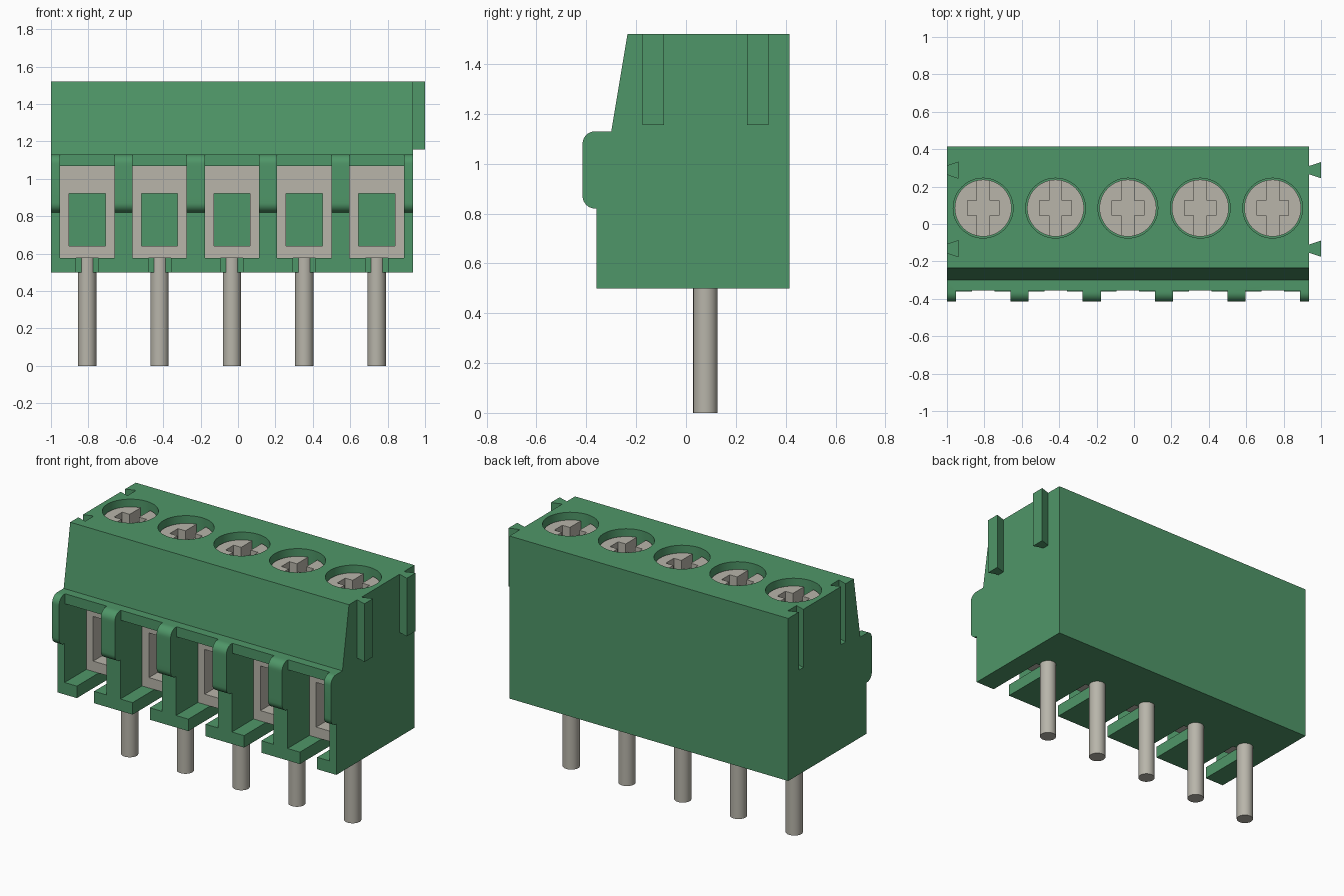
import bpy, bmesh, math

if "Cube" in bpy.data.objects:
    bpy.data.objects.remove(bpy.data.objects["Cube"])


def material(name, rgb):
    m = bpy.data.materials.new(name)
    m.use_nodes = True
    m.diffuse_color = (*rgb, 1)
    bsdf = next(n for n in m.node_tree.nodes if n.type == 'BSDF_PRINCIPLED')
    bsdf.inputs["Base Color"].default_value = (*rgb, 1)
    return m


GREEN = material("housing green", (0.078, 0.305, 0.138))
METAL = material("metal grey", (0.479, 0.462, 0.402))


def finish(name, bm, mat):
    bmesh.ops.recalc_face_normals(bm, faces=bm.faces)
    mesh = bpy.data.meshes.new(name)
    bm.to_mesh(mesh)
    bm.free()
    mesh.materials.append(mat)
    ob = bpy.data.objects.new(name, mesh)
    bpy.context.collection.objects.link(ob)
    return ob


def prism(name, points, offset, mat):
    """Extrude a planar outline along offset."""
    bm = bmesh.new()
    face = bm.faces.new([bm.verts.new(p) for p in points])
    new = bmesh.ops.extrude_face_region(bm, geom=[face])["geom"]
    verts = [v for v in new if isinstance(v, bmesh.types.BMVert)]
    bmesh.ops.translate(bm, verts=verts, vec=offset)
    return finish(name, bm, mat)


def box(name, x, y, z, mat):
    outline = [(x[0], y[0], z[0]), (x[1], y[0], z[0]), (x[1], y[1], z[0]), (x[0], y[1], z[0])]
    return prism(name, outline, (0, 0, z[1] - z[0]), mat)


def cylinder(name, x, y, r, z, mat):
    ring = [(x + r * math.cos(a), y + r * math.sin(a), z[0])
            for a in (math.tau * i / 48 for i in range(48))]
    return prism(name, ring, (0, 0, z[1] - z[0]), mat)


def activate(ob):
    bpy.ops.object.select_all(action='DESELECT')
    ob.select_set(True)
    bpy.context.view_layer.objects.active = ob


def cut(target, cutter):
    mod = target.modifiers.new("cut", 'BOOLEAN')
    mod.operation, mod.solver, mod.object = 'DIFFERENCE', 'EXACT', cutter
    activate(target)
    bpy.ops.object.modifier_apply(modifier=mod.name)
    bpy.data.objects.remove(cutter)


def smooth(ob):
    activate(ob)
    bpy.ops.object.shade_smooth_by_angle(angle=math.radians(30))


LEFT, RIGHT = -1.0, 0.935
BOTTOM, TOP = 0.5, 1.52
PITCH = 0.387
MIDDLE = (LEFT + RIGHT) / 2
CELLS = [MIDDLE + PITCH * i for i in range(-2, 3)]
SCREW_Y = 0.085
FLOOR, CEILING = 0.575, 1.067


# Housing: side profile with a rounded front bulge
def arc(z, start):
    angles = [math.radians(start + 90 * i / 8) for i in range(9)]
    return [(-0.365 + 0.05 * math.cos(a), z + 0.05 * math.sin(a)) for a in angles]


profile = [(-0.36, BOTTOM), (0.415, BOTTOM), (0.415, TOP), (-0.235, TOP), (-0.30, 1.13)]
profile += arc(1.08, 90) + arc(0.87, 180) + [(-0.36, 0.82)]
housing = prism("housing", [(LEFT, y, z) for y, z in profile], (RIGHT - LEFT, 0, 0), GREEN)

for x in CELLS:
    # Wire chamber, gap between ribs, floor slot and screw well
    wide = (x - 0.145, x + 0.145)
    cut(housing, box("cutter", wide, (-0.5, 0.3), (FLOOR, CEILING), GREEN))
    cut(housing, box("cutter", wide, (-0.5, -0.355), (0.9, 1.2), GREEN))
    cut(housing, box("cutter", (x - 0.06, x + 0.06), (-0.5, 0.04), (0.4, 0.65), GREEN))
    cut(housing, cylinder("cutter", x, SCREW_Y, 0.16, (1.37, 1.6), GREEN))


# Dovetail joints: grooves on one end, matching keys on the other
def dovetail(name, x, y, z, depth=0.062):
    outline = [(x, y - 0.022, z[0]), (x + depth, y - 0.043, z[0]),
               (x + depth, y + 0.043, z[0]), (x, y + 0.022, z[0])]
    return prism(name, outline, (0, 0, z[1] - z[0]), GREEN)


for label, y in (("front", -0.132), ("back", 0.288)):
    cut(housing, dovetail("cutter", LEFT - 0.001, y, (1.155, 1.6)))
    dovetail(label + "_key", RIGHT, y, (1.155, TOP), 0.065)
smooth(housing)

# Metal parts in every cell
for n, x in enumerate(CELLS, 1):
    clamp = box(f"clamp_{n}", (x - 0.145, x + 0.145), (-0.145, 0.3), (FLOOR, CEILING), METAL)
    cut(clamp, box("cutter", (x - 0.097, x + 0.097), (-0.4, 0.5), (0.64, 0.92), METAL))

    smooth(cylinder(f"pin_{n}", x, 0.078, 0.049, (0, FLOOR + 0.02), METAL))

    screw = cylinder(f"screw_{n}", x, SCREW_Y, 0.152, (1.37, 1.475), METAL)
    cut(screw, box("cutter", (x - 0.033, x + 0.033), (SCREW_Y - 0.2, SCREW_Y + 0.2), (1.395, 1.6), METAL))
    cut(screw, box("cutter", (x - 0.085, x + 0.085), (SCREW_Y - 0.04, SCREW_Y + 0.04), (1.395, 1.6), METAL))
    smooth(screw)
